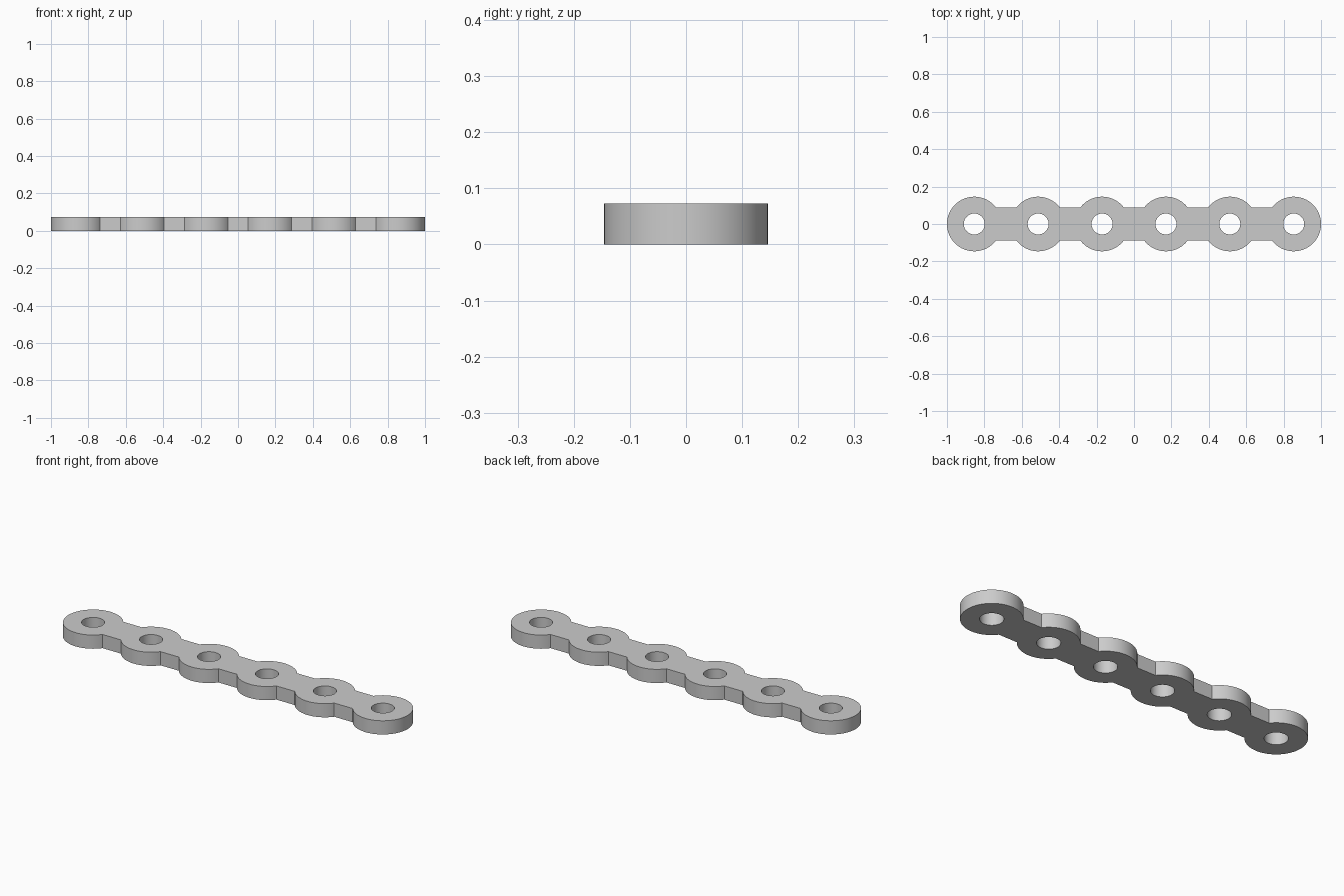
import bpy, bmesh
from math import sin, cos, asin, pi, radians

old = bpy.data.objects.get("Cube")
if old:
    bpy.data.objects.remove(old)

COUNT = 6
LOBE_R = 0.146
HOLE_R = 0.056
WEB_HALF = 0.088
HEIGHT = 0.073
END_X = 1 - LOBE_R
PITCH = 2 * END_X / (COUNT - 1)
centres = [-END_X + i * PITCH for i in range(COUNT)]
neck = asin(WEB_HALF / LOBE_R)


def arc(cx, r, start, end, steps):
    """Points along an arc, both ends included."""
    return [(cx + r * cos(start + (end - start) * i / steps),
             r * sin(start + (end - start) * i / steps)) for i in range(steps + 1)]


def add_loop(bm, points):
    verts = [bm.verts.new((x, y, 0)) for x, y in points]
    for a, b in zip(verts, verts[1:] + verts[:1]):
        bm.edges.new((a, b))


# Scalloped outline: lower arcs, right end cap, upper arcs, left end cap
outline = []
for cx in centres[1:-1]:
    outline += arc(cx, LOBE_R, pi + neck, 2 * pi - neck, 24)
outline += arc(centres[-1], LOBE_R, neck - pi, pi - neck, 64)
for cx in reversed(centres[1:-1]):
    outline += arc(cx, LOBE_R, neck, pi - neck, 24)
outline += arc(centres[0], LOBE_R, neck, 2 * pi - neck, 64)

bm = bmesh.new()
add_loop(bm, outline)

# Round through-holes
for cx in centres:
    add_loop(bm, arc(cx, HOLE_R, 0, 2 * pi, 48)[:-1])

# Fill the plate and raise it to thickness
bmesh.ops.triangle_fill(bm, edges=bm.edges[:], use_beauty=True, use_dissolve=False)
raised = bmesh.ops.extrude_face_region(bm, geom=bm.faces[:], use_keep_orig=True)
top = [g for g in raised["geom"] if isinstance(g, bmesh.types.BMVert)]
bmesh.ops.translate(bm, verts=top, vec=(0, 0, HEIGHT))
bmesh.ops.recalc_face_normals(bm, faces=bm.faces[:])

mesh = bpy.data.meshes.new("link_plate")
bm.to_mesh(mesh)
bm.free()
plate = bpy.data.objects.new("link_plate", mesh)
bpy.context.collection.objects.link(plate)

# Plain grey finish
grey = bpy.data.materials.new("light_grey")
grey.use_nodes = True
colour = (0.6, 0.6, 0.6, 1)
grey.diffuse_color = colour
grey.node_tree.nodes["Principled BSDF"].inputs["Base Color"].default_value = colour
mesh.materials.append(grey)

# Smooth round walls, crisp rims and necks
bpy.ops.object.select_all(action='DESELECT')
plate.select_set(True)
bpy.context.view_layer.objects.active = plate
bpy.ops.object.shade_smooth_by_angle(angle=radians(30))
